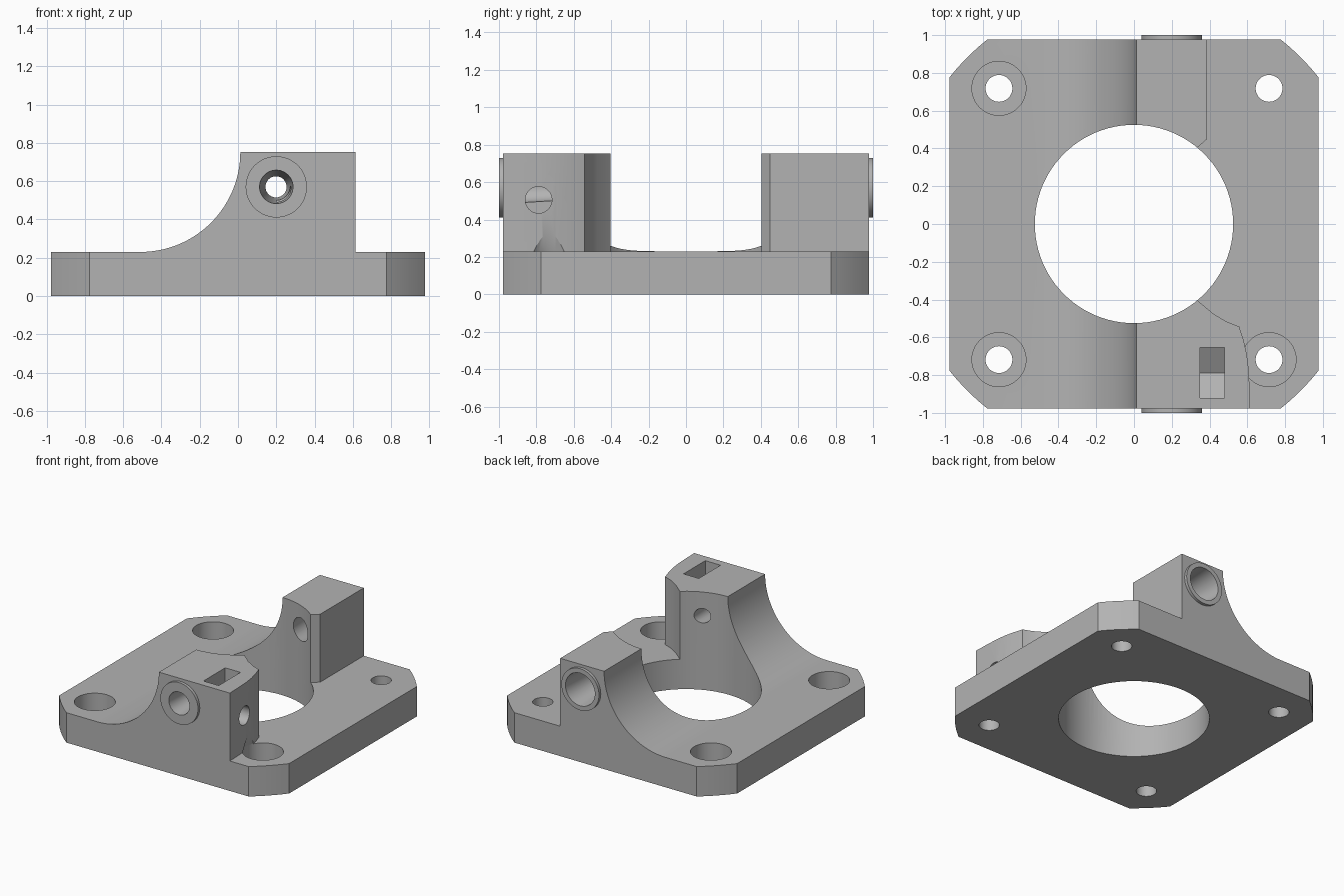
import bpy, bmesh, math
from mathutils import Vector

if "Cube" in bpy.data.objects:
    bpy.data.objects.remove(bpy.data.objects["Cube"])

grey = bpy.data.materials.new("plain grey")
grey.diffuse_color = (0.45, 0.45, 0.45, 1)
grey.use_nodes = True
grey.node_tree.nodes["Principled BSDF"].inputs["Base Color"].default_value = grey.diffuse_color


def new_object(name, bm):
    bmesh.ops.recalc_face_normals(bm, faces=bm.faces)
    mesh = bpy.data.meshes.new(name)
    bm.to_mesh(mesh)
    bm.free()
    mesh.materials.append(grey)
    ob = bpy.data.objects.new(name, mesh)
    bpy.context.collection.objects.link(ob)
    return ob


def prism(name, points, direction):
    """Extrude a flat outline of 3D points along a vector."""
    bm = bmesh.new()
    face = bm.faces.new([bm.verts.new(p) for p in points])
    ext = bmesh.ops.extrude_face_region(bm, geom=[face])
    bmesh.ops.translate(bm, vec=direction,
                        verts=[v for v in ext["geom"] if isinstance(v, bmesh.types.BMVert)])
    return new_object(name, bm)


def rod(name, a, b, r1, r2=None, sides=48):
    """Cylinder or cone from point a to point b."""
    a, b = Vector(a), Vector(b)
    bm = bmesh.new()
    bmesh.ops.create_cone(bm, cap_ends=True, segments=sides, radius1=r1,
                          radius2=r1 if r2 is None else r2, depth=(b - a).length)
    rot = Vector((0, 0, 1)).rotation_difference(b - a).to_matrix().to_4x4()
    bm.transform(rot)
    bmesh.ops.translate(bm, vec=(a + b) / 2, verts=bm.verts)
    return new_object(name, bm)


def combine(target, tool, operation):
    tool.hide_render = True
    mod = target.modifiers.new(operation, "BOOLEAN")
    mod.operation, mod.object, mod.solver = operation, tool, "EXACT"
    bpy.context.view_layer.objects.active = target
    bpy.ops.object.modifier_apply(modifier=mod.name)
    bpy.data.objects.remove(tool)


# base plate with slightly rounded corner cuts
outline = []
a0 = math.atan2(0.775, 0.978)
radius = math.hypot(0.775, 0.978)
for quarter in range(4):
    for i in range(7):
        a = quarter * math.pi / 2 + a0 + (math.pi / 2 - 2 * a0) * i / 6
        outline.append((radius * math.cos(a), radius * math.sin(a), 0))
bracket = prism("mount_bracket", outline, (0, 0, 0.23))

# raised blocks: one footprint, split later by the centre bore
foot = [(-0.51, -0.978), (0.615, -0.978), (0.612, -0.87), (0.607, -0.77), (0.597, -0.69),
        (0.58, -0.615), (0.557, -0.543), (0.49, -0.517), (0.42, -0.475), (0.33, -0.40),
        (0.33, 0.40), (0.385, 0.448), (0.385, 0.978), (-0.51, 0.978)]
blocks = prism("blocks", [(x, y, 0.1) for x, y in foot], (0, 0, 0.652))
combine(blocks, rod("fillet_cutter", (-0.51, -1.2, 0.752), (-0.51, 1.2, 0.752), 0.522,
                    sides=128), "DIFFERENCE")
combine(bracket, blocks, "UNION")

# round bosses on the front and back faces
for s in (-1, 1):
    combine(bracket, rod("boss", (0.2, s * 0.9, 0.57), (0.2, s, 0.57), 0.16), "UNION")

# centre bore
combine(bracket, rod("centre_cutter", (0, 0, -1), (0, 0, 2), 0.525, sides=96), "DIFFERENCE")

# corner screw holes, three of them with head recesses
for sx in (-1, 1):
    for sy in (-1, 1):
        x, y = sx * 0.715, sy * 0.718
        combine(bracket, rod("screw_cutter", (x, y, -0.1), (x, y, 0.24), 0.071), "DIFFERENCE")
        if (sx, sy) != (1, 1):
            combine(bracket, rod("recess_cutter", (x, y, 0.09), (x, y, 0.232), 0.143), "DIFFERENCE")
            combine(bracket, rod("head_cutter", (x, y, 0.23), (x, y, 0.38), 0.143, 0.096),
                    "DIFFERENCE")

# tapered holes through the bosses
combine(bracket, rod("front_taper", (0.2, -1.01, 0.57), (0.2, -0.4, 0.57), 0.088, 0.05),
        "DIFFERENCE")
combine(bracket, rod("back_taper", (0.2, 1.01, 0.57), (0.2, 0.4, 0.57), 0.126, 0.08),
        "DIFFERENCE")

# side clamp screw hole and nut slot with a pointed floor
combine(bracket, rod("clamp_cutter", (0.2, -0.788, 0.505), (0.8, -0.788, 0.505), 0.071),
        "DIFFERENCE")
slot = [(-0.92, 0.9), (-0.92, 0.428), (-0.788, 0.352), (-0.655, 0.428), (-0.655, 0.9)]
combine(bracket, prism("nut_cutter", [(0.35, y, z) for y, z in slot], (0.13, 0, 0)),
        "DIFFERENCE")

# smooth round surfaces, keep edges sharp
bpy.ops.object.select_all(action="DESELECT")
bracket.select_set(True)
bpy.context.view_layer.objects.active = bracket
bpy.ops.object.shade_smooth_by_angle(angle=math.radians(25))
